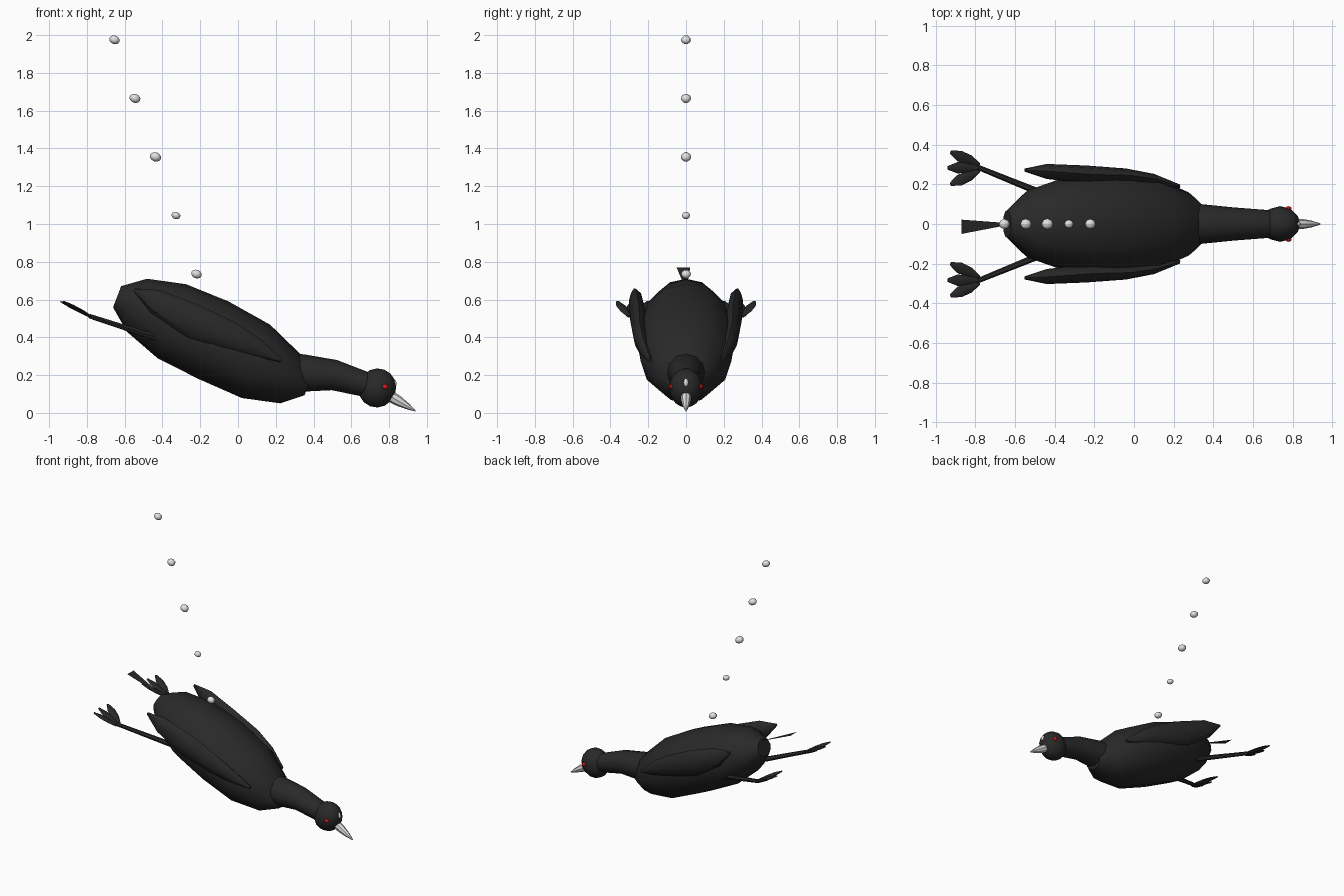
import bpy, bmesh, math
from mathutils import Vector, Matrix

cube = bpy.data.objects.get("Cube")
if cube:
    bpy.data.objects.remove(cube, do_unlink=True)


def material(name, color):
    m = bpy.data.materials.new(name)
    m.use_nodes = True
    m.diffuse_color = (*color, 1)
    m.node_tree.nodes["Principled BSDF"].inputs["Base Color"].default_value = (*color, 1)
    return m


BLACK = material("charcoal plumage", (0.022, 0.022, 0.022))
WHITE = material("pale white", (0.75, 0.75, 0.75))
RED = material("eye red", (0.6, 0.01, 0.01))
PITCH = math.radians(21)


def finish(name, bm, mat, smooth=40):
    bmesh.ops.recalc_face_normals(bm, faces=bm.faces)
    mesh = bpy.data.meshes.new(name)
    bm.to_mesh(mesh)
    bm.free()
    mesh.materials.append(mat)
    ob = bpy.data.objects.new(name, mesh)
    bpy.context.collection.objects.link(ob)
    bpy.ops.object.select_all(action="DESELECT")
    ob.select_set(True)
    bpy.context.view_layer.objects.active = ob
    bpy.ops.object.shade_smooth_by_angle(angle=math.radians(smooth))
    return ob


def loft(name, rings, mat, sides=12, pitch=PITCH, side=1, smooth=40):
    """Skin elliptical rings given as (x, y, z, half height, half width)."""
    bm = bmesh.new()
    up = Vector((math.sin(pitch), 0, math.cos(pitch)))
    loops = []
    for x, y, z, h, w in rings:
        c = Vector((x, y * side, z))
        loop = []
        for i in range(sides):
            a = math.tau * i / sides
            loop.append(bm.verts.new(c + up * h * math.cos(a) + Vector((0, w * math.sin(a), 0))))
        loops.append(loop)
    for a, b in zip(loops, loops[1:]):
        for i in range(sides):
            j = (i + 1) % sides
            bm.faces.new((a[i], a[j], b[j], b[i]))
    bm.faces.new(loops[0])
    bm.faces.new(loops[-1])
    return finish(name, bm, mat, smooth)


def ball(name, center, size, mat, pitch=PITCH, u=10, v=8):
    bm = bmesh.new()
    bmesh.ops.create_uvsphere(bm, u_segments=u, v_segments=v, radius=1)
    bm.transform(Matrix.Translation(center) @ Matrix.Rotation(pitch, 4, "Y") @ Matrix.Diagonal((*size, 1)))
    return finish(name, bm, mat, 50)


def limb(name, start, end, profile, mat, sides=6):
    """Tapered part along a line; profile holds (fraction, width, thickness)."""
    bm = bmesh.new()
    start, end = Vector(start), Vector(end)
    d = (end - start).normalized()
    across = Vector((0, 0, 1)).cross(d).normalized()
    up = d.cross(across)
    loops = []
    for t, w, h in profile:
        c = start.lerp(end, t)
        loops.append([bm.verts.new(c + across * w * math.cos(math.tau * i / sides)
                                   + up * h * math.sin(math.tau * i / sides)) for i in range(sides)])
    for a, b in zip(loops, loops[1:]):
        for i in range(sides):
            j = (i + 1) % sides
            bm.faces.new((a[i], a[j], b[j], b[i]))
    bm.faces.new(loops[0])
    bm.faces.new(loops[-1])
    return finish(name, bm, mat)


# Body, neck and head
loft("body", [
    (-0.64, 0, 0.615, 0.06, 0.07), (-0.535, 0, 0.57, 0.15, 0.17),
    (-0.35, 0, 0.485, 0.21, 0.235), (-0.13, 0, 0.385, 0.22, 0.26),
    (0.095, 0, 0.273, 0.208, 0.24), (0.275, 0, 0.183, 0.142, 0.16),
    (0.37, 0, 0.14, 0.05, 0.07)], BLACK)
loft("neck", [
    (0.30, 0, 0.213, 0.102, 0.102), (0.34, 0, 0.21, 0.1, 0.1),
    (0.51, 0, 0.2, 0.081, 0.083), (0.68, 0, 0.15, 0.066, 0.07)],
    BLACK, pitch=math.radians(10))
ball("head", (0.737, 0, 0.132), (0.1, 0.09, 0.104), BLACK, u=12, v=8)

# Bill and forehead shield
limb("bill", (0.795, 0, 0.095), (0.94, 0, 0.01),
     [(0, 0.028, 0.03), (0.35, 0.026, 0.028), (0.7, 0.017, 0.017), (1, 0.003, 0.003)], WHITE, 8)
ball("forehead_shield", (0.823, 0, 0.16), (0.016, 0.014, 0.024), WHITE, pitch=-0.3)

# Thin tail feather
bm = bmesh.new()
tail = [(-0.63, 0.004, 0.662), (-0.63, -0.004, 0.662), (-0.87, -0.05, 0.77), (-0.87, 0.022, 0.77)]
bm.faces.new([bm.verts.new(p) for p in tail])
finish("tail", bm, BLACK)

# Paired parts
for s, label in ((1, "left"), (-1, "right")):
    loft(label + "_wing", [
        (-0.55, 0.272, 0.652, 0.008, 0.008), (-0.44, 0.265, 0.59, 0.065, 0.038),
        (-0.24, 0.25, 0.487, 0.09, 0.045), (-0.04, 0.245, 0.408, 0.075, 0.035),
        (0.1, 0.225, 0.345, 0.05, 0.028), (0.23, 0.19, 0.278, 0.01, 0.01)],
        BLACK, sides=8, side=s)
    ball(label + "_eye", (0.78, s * 0.079, 0.138), (0.016, 0.011, 0.014), RED, u=8, v=6)
    ankle = (-0.785, s * 0.285, 0.512)
    limb(label + "_leg", (-0.44, s * 0.145, 0.4), ankle, [(0, 0.018, 0.018), (1, 0.013, 0.013)], BLACK)
    # Three lobed toes
    for toe, base_y, tip_y, tip_x in (("outer", 0.3, 0.362, -0.925), ("middle", 0.285, 0.283, -0.94),
                                      ("inner", 0.268, 0.2, -0.925)):
        limb(f"{label}_{toe}_toe", (-0.78, s * base_y, 0.51), (tip_x, s * tip_y, 0.59),
             [(0, 0.008, 0.008), (0.35, 0.027, 0.01), (0.7, 0.028, 0.009), (1, 0.009, 0.004)], BLACK)

# Rising bubble trail
for i, r in enumerate((0.026, 0.022, 0.028, 0.027, 0.026)):
    ball(f"bubble_{i + 1}", (-0.22 - 0.1085 * i, 0, 0.735 + 0.31 * i), (r * 1.1, r, r * 0.87), WHITE, u=8, v=6)
